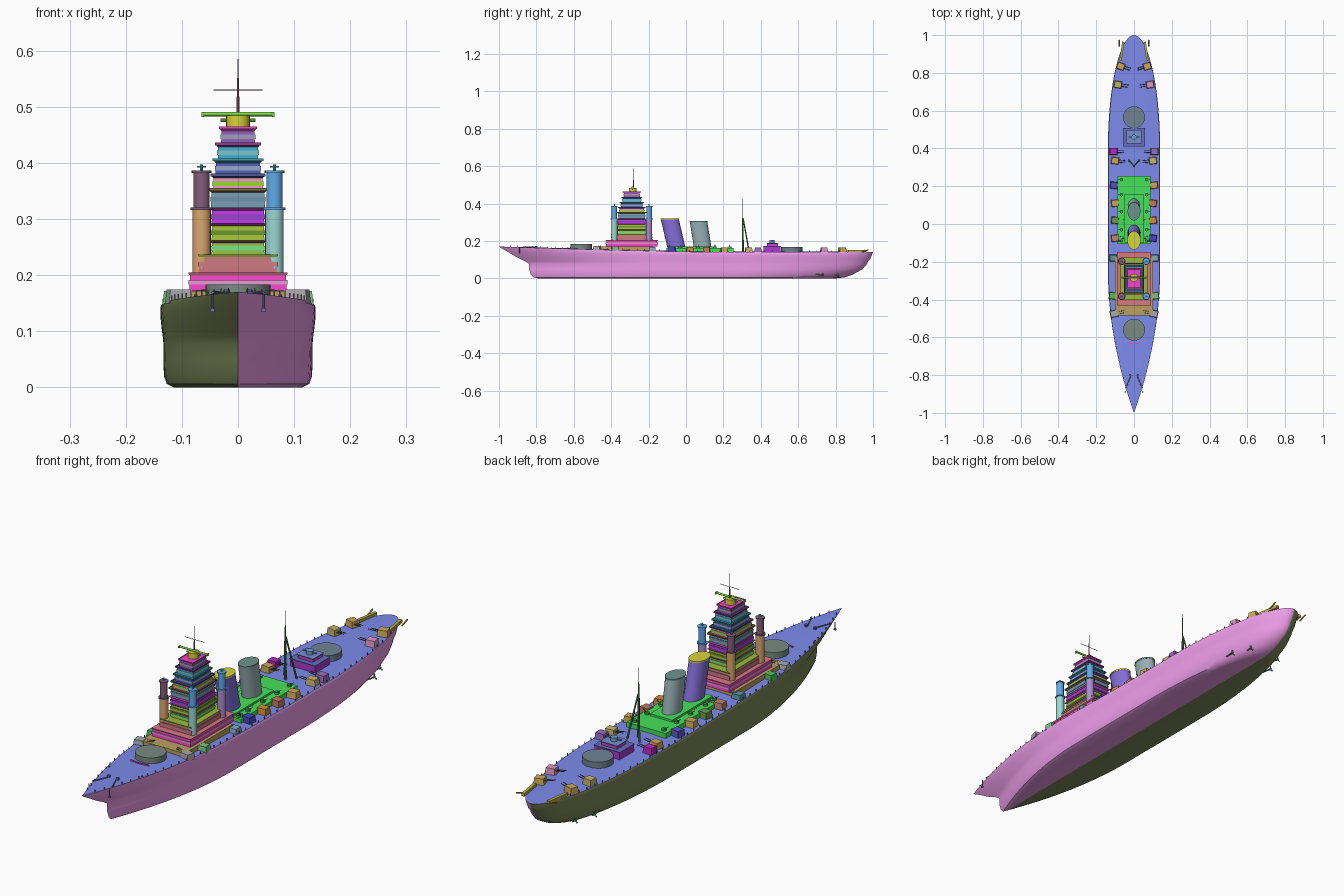
import bpy, bmesh, math
from mathutils import Vector

if "Cube" in bpy.data.objects:
    bpy.data.objects.remove(bpy.data.objects["Cube"])

def material(rgb):
    # 0-255 screen colour to a linear diffuse colour
    key = "paint_%d_%d_%d" % rgb
    m = bpy.data.materials.get(key) or bpy.data.materials.new(key)
    m.diffuse_color = [min(1, c / 255) ** 2.2 for c in rgb] + [1]
    m.use_nodes = True
    m.node_tree.nodes["Principled BSDF"].inputs["Base Color"].default_value = m.diffuse_color
    return m

def finish(name, bm, colours, smooth=False, per=6):
    # colours cycle over solids of `per` faces; per=0 keeps given indices
    if per:
        for i, f in enumerate(bm.faces):
            f.material_index = (i // per) % len(colours)
    bmesh.ops.recalc_face_normals(bm, faces=bm.faces)
    me = bpy.data.meshes.new(name)
    bm.to_mesh(me); bm.free()
    for c in colours:
        me.materials.append(material(c))
    ob = bpy.data.objects.new(name, me)
    bpy.context.collection.objects.link(ob)
    if smooth:
        bpy.ops.object.select_all(action='DESELECT')
        ob.select_set(True)
        bpy.context.view_layer.objects.active = ob
        bpy.ops.object.shade_smooth_by_angle(angle=math.radians(35))
    return ob

def add_block(bm, x, y, z0, z1, hx, hy, top=1.0, rot=0.0):
    # tapered box, half sizes hx hy, scaled by top at z1
    c, s = math.cos(rot), math.sin(rot)
    rings = []
    for z, k in ((z0, 1), (z1, top)):
        pts = [(a * hx * k, b * hy * k) for a, b in ((-1, -1), (1, -1), (1, 1), (-1, 1))]
        rings.append([bm.verts.new((x + p * c - q * s, y + p * s + q * c, z)) for p, q in pts])
    lo, hi = rings
    bm.faces.new(lo[::-1]); bm.faces.new(hi)
    for i in range(4):
        j = (i + 1) % 4
        bm.faces.new((lo[i], lo[j], hi[j], hi[i]))

def add_tube(bm, a, b, ra, rb=None, n=8, sy=1.0):
    # tube between two points; upright ones get level ends and may be oval
    a, b = Vector(a), Vector(b)
    rb = ra if rb is None else rb
    d = (b - a).normalized()
    if abs(d.z) > 0.9:
        u, v = Vector((1, 0, 0)), Vector((0, sy, 0))
    else:
        u = d.cross(Vector((0, 0, 1))).normalized(); v = u.cross(d)
    rings = [[bm.verts.new(p + (u * math.cos(t) + v * math.sin(t)) * r)
              for t in (2 * math.pi * i / n for i in range(n))] for p, r in ((a, ra), (b, rb))]
    for i in range(n):
        j = (i + 1) % n
        bm.faces.new((rings[0][i], rings[0][j], rings[1][j], rings[1][i]))
    bm.faces.new(rings[0][::-1]); bm.faces.new(rings[1])

def block(name, col, *args):
    bm = bmesh.new(); add_block(bm, *args); return finish(name, bm, [col])

def tube(name, col, a, b, ra, rb=None, n=24, sy=1.0):
    bm = bmesh.new(); add_tube(bm, a, b, ra, rb, n, sy); return finish(name, bm, [col], True)

def deck(y):
    return 0.14 + 0.03 * max(0, (0.2 - y) / 1.2) ** 1.3

def half(y, yb=-1.0, ys=1.0, beam=0.137, entry=0.75):
    u = min(1, max(0, (y - yb) / entry)); v = min(1, max(0, (ys - y) / 0.6))
    return beam * (1 - (1 - u) ** 2) * math.sqrt(1 - (1 - v) ** 2)

PINK, OLIVE, BLUE, GREEN, SLATE = (240, 158, 236), (125, 135, 90), (124, 138, 236), (70, 225, 90), (125, 145, 150)
TAN, YELLOW, PURPLE, MAGENTA, STEEL, DARK = (205, 165, 90), (215, 210, 60), (130, 110, 215), (240, 70, 200), (110, 165, 215), (110, 90, 90)

# Hull: waterlines as (height, fraction to deck, bow y, stern y, beam, entry length)
levels = [(0, 0, -.79, .80, .115, .60), (.006, 0, -.815, .85, .127, .62), (.02, 0, -.83, .89, .132, .64),
          (.05, 0, -.84, .945, .133, .65), (.078, 0, -.84, .968, .133, .65), (.085, .08, -.86, .972, .134, .66),
          (.085, .35, -.905, .985, .136, .69), (.085, .7, -.955, .993, .138, .72),
          (.085, .92, -.99, .998, .138, .75), (.085, 1, -1, 1, .135, .75)]
bm = bmesh.new()
N, L, rows = 64, len(levels), []
for i in range(N + 1):
    s = (1 - math.cos(math.pi * i / N)) / 2
    sec = []
    for z, f, yb, ys, beam, entry in levels:
        y = yb + (ys - yb) * s
        sec.append((half(y, yb, ys, beam, entry), y, z + (deck(y) - z) * f))
    w, y, z = sec[-1]
    ring = [(0, sec[0][1], 0)] + sec + [(0, y, z + w * 0.03)] + [(-p[0], p[1], p[2]) for p in reversed(sec)]
    rows.append([bm.verts.new(p) for p in ring])
for a, b in zip(rows, rows[1:]):
    for k in range(len(a)):
        m = (k + 1) % len(a)
        f = bm.faces.new((a[k], a[m], b[m], b[k]))
        f.material_index = 2 if k in (L, L + 1) else (0 if k < L else 1)
bmesh.ops.remove_doubles(bm, verts=bm.verts, dist=1e-5)
finish("hull", bm, [PINK, OLIVE, BLUE], True, 0)

# Deck edge posts
bm = bmesh.new()
for i in range(48):
    y = -0.94 + i * 0.04
    for s in (-1, 1):
        add_block(bm, s * (half(y) - .004), y, deck(y) - .003, deck(y) + .009, .0012, .0012)
finish("rail_posts", bm, [DARK])

# Barbettes, breakwater, bow gear
tube("front_barbette", (118, 138, 128), (0, -.56, .15), (0, -.56, .183), .058, n=32)
tube("rear_barbette", (110, 130, 145), (0, .565, .138), (0, .565, .168), .058, n=32)
bm = bmesh.new()
for s in (-1, 1):
    add_block(bm, s * .02, -.632, .155, .166, .021, .002, 1, s * .15)
finish("breakwater", bm, [MAGENTA])
bm = bmesh.new()
for s in (-1, 1):
    add_tube(bm, (s * .015, -.80, .168), (s * .045, -.87, .169), .0025)
    add_tube(bm, (s * .046, -.89, .166), (s * .046, -.89, .137), .002)
    add_block(bm, s * .046, -.89, .134, .14, .004, .003)
    add_tube(bm, (s * .02, -.80, .16), (s * .02, -.80, .174), .006)
    for y in (-.72, -.46):
        add_tube(bm, (s * .075, y, .15), (s * .075, y, .165), .003)
finish("bow_fittings", bm, [(110, 115, 165)])

# Bridge tower: tiers as (z0, z1, half width, half depth), eaves above the upper ones
Y = -.29
block("bridge_base", (185, 160, 95), 0, -.33, .14, .172, .10, .155)
tiers = [(.172, .203, .087, .138), (.203, .235, .07, .11), (.235, .26, .047, .076), (.26, .29, .047, .076),
         (.29, .318, .047, .076), (.32, .35, .048, .072), (.35, .376, .044, .066), (.378, .403, .040, .058),
         (.405, .431, .036, .05), (.433, .46, .030, .043)]
cols = [MAGENTA, (200, 115, 125), (150, 190, 70), (165, 195, 60), (190, 60, 235), (120, 155, 180),
        (235, 150, 195), (80, 95, 180), (60, 175, 210), (135, 100, 180)]
band_cols = [(240, 150, 215), (205, 125, 130), (120, 230, 130), (110, 150, 50), (150, 70, 200), (110, 145, 165),
             (150, 215, 50), (150, 165, 205), (130, 190, 200), (160, 155, 190)]
eave_cols = [(215, 120, 130), (150, 185, 60), (165, 75, 160), (170, 90, 130), (200, 80, 170),
             (130, 110, 70), (80, 90, 140), (70, 150, 160), (150, 60, 140), MAGENTA]
walls, eaves, bands, rails = (bmesh.new() for _ in range(4))
for i, (z0, z1, hx, hy) in enumerate(tiers):
    k = 1.02 if i < 2 else 1.1
    add_block(walls, 0, Y, z0, z1, hx, hy, .98)
    add_block(eaves, 0, Y, z1 - .003, z1 + .002, hx, hy, k)
    zc = z0 + (z1 - z0) * .5
    add_block(bands, 0, Y, zc - .004, zc + .004, hx + .0012, hy + .0012)
    if i > 4:
        for s in (-1, 1):
            add_block(rails, s * hx * k, Y, z1, z1 + .005, .001, hy * k)
            add_block(rails, 0, Y + s * hy * k, z1, z1 + .005, hx * k, .001)
finish("bridge_walls", walls, cols)
finish("bridge_platforms", eaves, eave_cols)
finish("bridge_windows", bands, band_cols)
finish("bridge_bulwarks", rails, [c for c in eave_cols[5:] for _ in range(4)])

# Corner towers with small directors
for sn, s in (("left", -1), ("right", 1)):
    for yn, y in (("front", -.383), ("rear", -.197)):
        x = s * .065
        lo = (220, 165, 110) if s < 0 else (155, 215, 210) if y < -.3 else (170, 140, 210)
        hi = (130, 95, 120) if s < 0 else (95, 170, 235)
        nm = yn + "_" + sn
        tube(nm + "_tower_base", lo, (x, y, .205), (x, y, .318), .0165, n=20)
        tube(nm + "_tower_ring", hi, (x, y, .316), (x, y, .32), .02, n=20)
        tube(nm + "_tower_top", hi, (x, y, .32), (x, y, .384), .0145, n=20)
        tube(nm + "_tower_cap", hi, (x, y, .382), (x, y, .386), .0175, n=20)
        bm = bmesh.new()
        add_tube(bm, (x, y, .386), (x, y, .397), .003)
        add_tube(bm, (x - .008, y, .393), (x + .008, y, .393), .0015)
        finish(nm + "_tower_sight", bm, [(80, 190, 190)])

# Fire control top and foremast
tube("director_drum", YELLOW, (0, -.285, .46), (0, -.285, .484), .021)
tube("rangefinder_arm", (125, 215, 70), (-.065, -.285, .487), (.065, -.285, .487), .004, n=12)
bm = bmesh.new()
for s in (-1, 1):
    add_block(bm, s * .063, -.285, .482, .491, .002, .006)
    add_tube(bm, (s * .021, -.285, .476), (s * .031, -.285, .476), .003)
finish("rangefinder_ends", bm, [(125, 215, 70)])
MAST = (165, 105, 120)
tube("foremast", MAST, (0, -.28, .485), (0, -.28, .585), .002, .001, 8)
tube("foremast_lower", MAST, (0, -.28, .485), (0, -.28, .528), .003, .002, 8)
tube("foremast_yard", DARK, (-.044, -.28, .53), (.044, -.28, .53), .001, None, 8)

# Deckhouses amidships and raked funnels with rims
block("midship_deckhouse", GREEN, 0, .075, .135, .162, .088, .18)
block("funnel_house", GREEN, 0, .03, .16, .170, .05, .13)
for nm, col, rim, yb, yt, zt, r in (("front", PURPLE, YELLOW, -.05, -.087, .318, .034),
                                    ("rear", (150, 175, 180), (110, 145, 140), .09, .067, .304, .033)):
    tube(nm + "_funnel", col, (0, yb, .16), (0, yt, zt), r, None, 32, 1.42)
    tube(nm + "_funnel_rim", rim, (0, yt, zt - .003), (0, yt, zt + .003), r + .001, None, 32, 1.42)

# Aft tripod mast
bm = bmesh.new()
add_tube(bm, (0, .305, .138), (0, .303, .30), .005, .004)
add_tube(bm, (0, .303, .30), (0, .303, .425), .0025, .0012)
for s in (-1, 1):
    add_tube(bm, (s * .028, .338, .138), (0, .306, .32), .004, .003)
finish("aft_mast", bm, [(85, 135, 80)])

# Aft control house
bm = bmesh.new()
add_block(bm, 0, .46, .135, .172, .056, .046)
add_block(bm, 0, .46, .170, .174, .057, .047, 1.03)
add_block(bm, 0, .462, .174, .187, .034, .03)
add_block(bm, 0, .462, .187, .19, .036, .032, 1.08)
finish("aft_control_house", bm, [(170, 60, 205), (100, 110, 190), (185, 80, 200), (120, 140, 205)])
bm = bmesh.new()
add_tube(bm, (0, .46, .19), (0, .46, .205), .014, n=16)
add_tube(bm, (-.03, .46, .199), (.03, .46, .199), .003)
finish("aft_rangefinder", bm, [STEEL])

# Side gun houses with twin barrels, mirrored: (x, y, rotation)
bm, barrels = bmesh.new(), bmesh.new()
guns = [(.07, .835, .3), (.085, .738, .15), (.108, .385, 0), (.1, .335, .1), (.106, .205, .15), (.1, .11, -.1),
        (.1, .02, .1), (.1, -.075, -.1), (.11, -.18, 0), (.112, -.38, .1), (.106, -.475, -.2)]
for x, y, r in guns:
    for s in (-1, 1):
        z = deck(y)
        add_block(bm, s * x, y, z - .005, z + (.026 if y > -.1 else .02), .021, .019, .86, s * r)
        d = Vector((-s * math.cos(r), -math.sin(r), .12))
        n = Vector((math.sin(r), math.cos(r), 0))
        for k in (-.006, .006):
            c = Vector((s * x, y, z + .013)) + n * k
            add_tube(barrels, c + d * .015, c + d * .055, .0022, .0016, 6)
finish("side_gun_houses", bm, [
    TAN, TAN, (190, 175, 110), (220, 150, 190), (185, 40, 195), (150, 110, 190), TAN, (200, 180, 110),
    (85, 85, 190), TAN, TAN, (195, 120, 90), (110, 150, 80), (210, 140, 60), (190, 130, 110), (70, 70, 190),
    (90, 150, 160), (130, 170, 190), (80, 190, 90), (120, 190, 130), (165, 170, 175), (170, 165, 170)])
finish("side_gun_barrels", barrels, [(95, 100, 110)])

# Light guns on the centre deckhouse edges
bm = bmesh.new()
for y in (-.09, -.03, .065, .155, .235):
    for s in (-1, 1):
        add_tube(bm, (s * .066, y, .16), (s * .066, y, .170), .009, n=12)
        add_tube(bm, (s * .066, y, .168), (s * .085, y, .18), .0015, n=6)
finish("light_guns", bm, [(70, 160, 85)])

# Stern catapults, shafts and propellers
bm, props = bmesh.new(), bmesh.new()
for s in (-1, 1):
    add_block(bm, s * .064, .915, .14, .152, .006, .05, 1, s * .15)
    add_tube(bm, (s * .078, .94, .14), (s * .078, .975, .153), .003)
    for x, y, z in ((.07, .81, .016), (.1, .73, .018)):
        add_tube(props, (s * (x - .01), y - .1, z + .008), (s * x, y, z), .003)
        add_tube(props, (s * x, y - .005, z), (s * x, y + .008, z), .004, .002)
        for k in range(3):
            t = k * 2 * math.pi / 3 + math.pi / 2
            add_tube(props, (s * x, y, z), (s * x + .012 * math.cos(t), y + .002, z + .012 * math.sin(t)), .0015, .003, 6)
finish("stern_catapults", bm, [(190, 175, 70)])
finish("shafts_and_propellers", props, [(100, 160, 130)])
